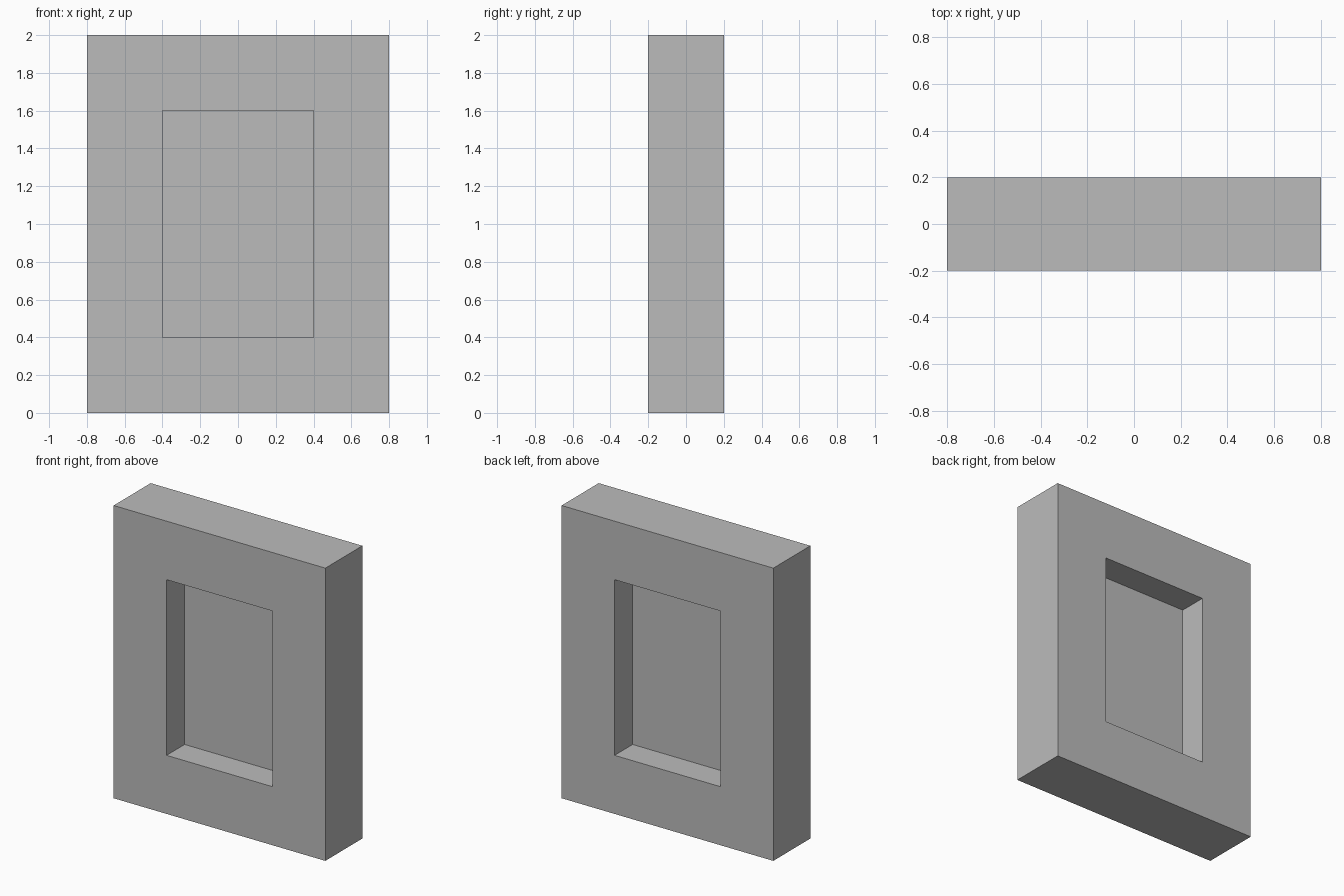
import bpy
import bmesh
from mathutils import Matrix

default_cube = bpy.data.objects.get("Cube")
if default_cube:
    bpy.data.objects.remove(default_cube, do_unlink=True)

WIDTH, DEPTH, HEIGHT = 1.6, 0.4, 2.0
BORDER = 0.4            # width of the frame around the recess
PANEL_THICKNESS = 0.01  # thin panel left in the middle

# Single grey material
grey = bpy.data.materials.new("plain_grey")
grey.use_nodes = True
colour = (0.5, 0.5, 0.5, 1.0)
grey.diffuse_color = colour
grey.node_tree.nodes["Principled BSDF"].inputs["Base Color"].default_value = colour

# Solid slab standing on the ground
bm = bmesh.new()
placement = Matrix.Translation((0, 0, HEIGHT / 2)) @ Matrix.Diagonal((WIDTH, DEPTH, HEIGHT, 1))
bmesh.ops.create_cube(bm, size=1, matrix=placement)
bm.normal_update()

# Matching square-edged recess in the front and the back
broad_faces = [f for f in bm.faces if abs(f.normal.y) > 0.9]
bmesh.ops.inset_individual(bm, faces=broad_faces, thickness=BORDER, use_even_offset=True)
sunk = bmesh.ops.extrude_discrete_faces(bm, faces=broad_faces)["faces"]
for face in sunk:
    side = 1 if face.calc_center_median().y > 0 else -1
    for vert in face.verts:
        vert.co.y = side * PANEL_THICKNESS / 2
bmesh.ops.recalc_face_normals(bm, faces=bm.faces)

mesh = bpy.data.meshes.new("window_frame")
bm.to_mesh(mesh)
bm.free()
mesh.materials.append(grey)
frame = bpy.data.objects.new("window_frame", mesh)
bpy.context.collection.objects.link(frame)
